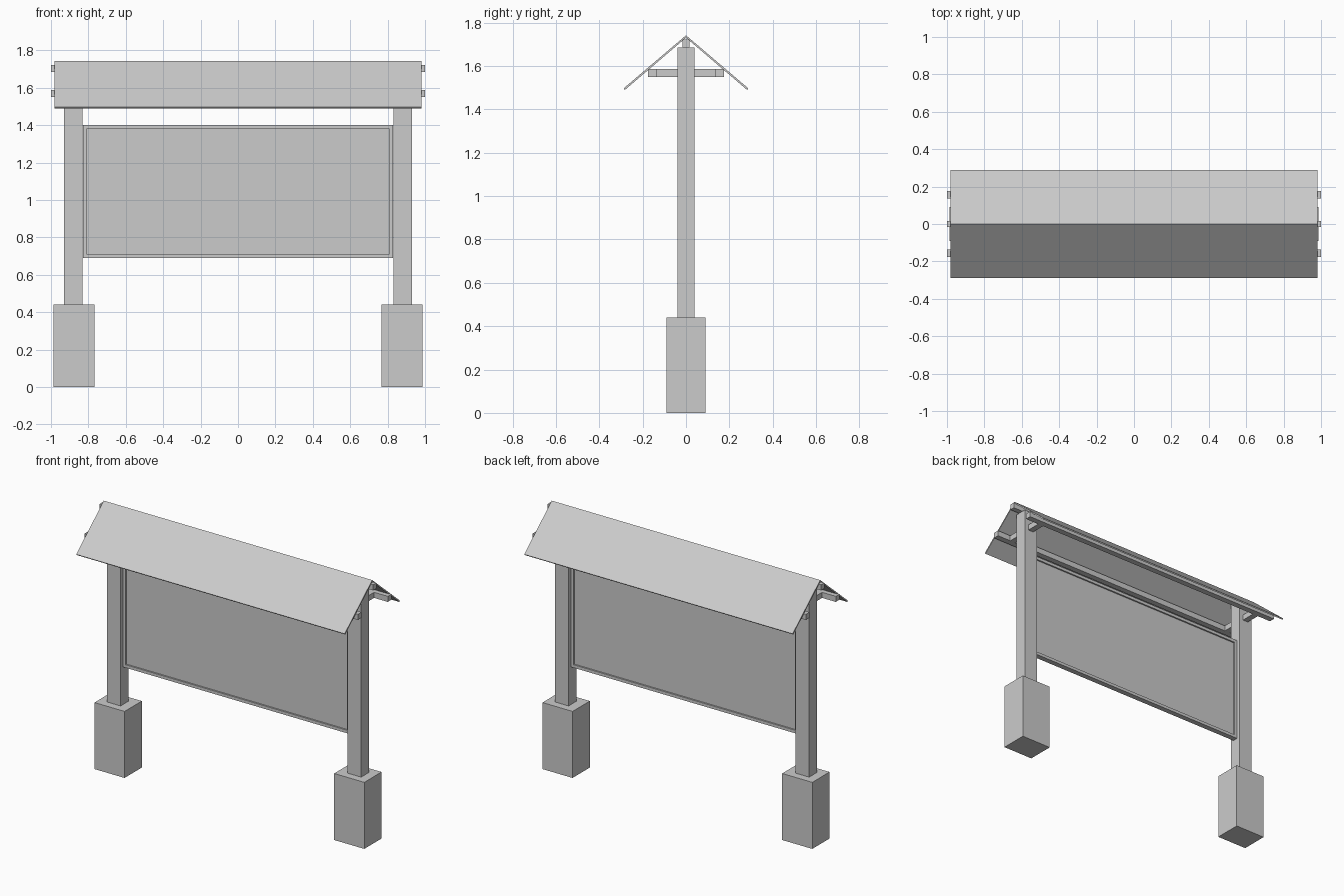
import bpy, bmesh

if "Cube" in bpy.data.objects:
    bpy.data.objects.remove(bpy.data.objects["Cube"])


def mesh_object(name, bm):
    bmesh.ops.recalc_face_normals(bm, faces=bm.faces[:])
    me = bpy.data.meshes.new(name)
    bm.to_mesh(me)
    bm.free()
    ob = bpy.data.objects.new(name, me)
    bpy.context.collection.objects.link(ob)
    return ob


def box(name, x0, x1, y0, y1, z0, z1):
    bm = bmesh.new()
    bmesh.ops.create_cube(bm, size=1)
    for v in bm.verts:
        v.co = ((x0 + x1) / 2 + v.co.x * (x1 - x0),
                (y0 + y1) / 2 + v.co.y * (y1 - y0),
                (z0 + z1) / 2 + v.co.z * (z1 - z0))
    return mesh_object(name, bm)


def extrude_x(name, profile, x0, x1):
    bm = bmesh.new()
    face = bm.faces.new([bm.verts.new((x0, y, z)) for y, z in profile])
    geom = bmesh.ops.extrude_face_region(bm, geom=[face])["geom"]
    verts = [g for g in geom if isinstance(g, bmesh.types.BMVert)]
    bmesh.ops.translate(bm, verts=verts, vec=(x1 - x0, 0, 0))
    return mesh_object(name, bm)


# Footings, posts and the cross arms through the post tops
for side, s in (("left", -1), ("right", 1)):
    fx, px = 0.877 * s, 0.88 * s
    box(f"{side}_footing", fx - 0.11, fx + 0.11, -0.09, 0.09, 0, 0.44)
    box(f"{side}_post", px - 0.049, px + 0.049, -0.04, 0.04, 0.44, 1.685)
    box(f"{side}_cross_arm", px - 0.02, px + 0.02, -0.137, 0.137, 1.55, 1.587)

# Notice panel with a raised frame
X, Z0, Z1, W, D = 0.83, 0.69, 1.40, 0.02, 0.018
box("notice_panel", -X + W, X - W, -0.008, 0.008, Z0 + W, Z1 - W)
box("frame_bottom", -X, X, -D, D, Z0, Z0 + W)
box("frame_top", -X, X, -D, D, Z1 - W, Z1)
box("frame_left", -X, -X + W, -D, D, Z0 + W, Z1 - W)
box("frame_right", X - W, X, -D, D, Z0 + W, Z1 - W)

# Ridge beam and the two purlins
box("ridge_beam", -1, 1, -0.017, 0.017, 1.685, 1.722)
box("front_purlin", -1, 1, -0.176, -0.137, 1.55, 1.587)
box("back_purlin", -1, 1, 0.137, 0.176, 1.55, 1.587)

# Gabled roof sheet
extrude_x("roof", [(0, 1.742), (0.288, 1.497), (0.282, 1.490), (0, 1.731),
                   (-0.282, 1.490), (-0.288, 1.497)], -0.982, 0.982)
